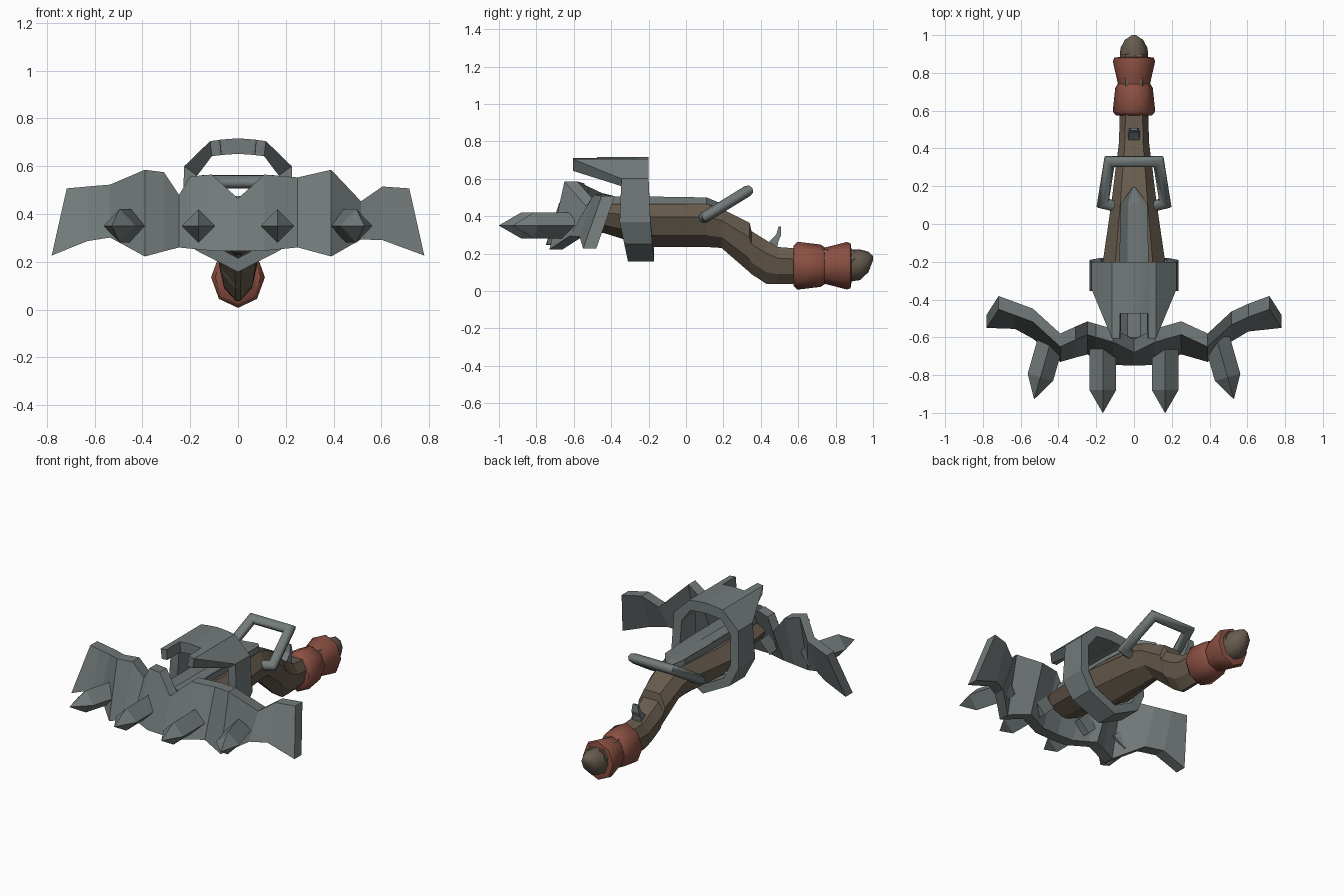
import bpy, bmesh, math
from mathutils import Vector, Matrix

if "Cube" in bpy.data.objects:
    bpy.data.objects.remove(bpy.data.objects["Cube"])


def material(name, rgb):
    m = bpy.data.materials.new(name)
    m.diffuse_color = (*rgb, 1)
    m.use_nodes = True
    m.node_tree.nodes["Principled BSDF"].inputs["Base Color"].default_value = m.diffuse_color
    return m


STEEL = material("grey steel", (0.17, 0.195, 0.195))
WOOD = material("brown wood", (0.135, 0.105, 0.075))
WRAP = material("red wrap", (0.26, 0.08, 0.055))


def loft(name, rings, mat, caps=True, loop=False, smooth=0):
    """Skin a list of equal-length closed rings."""
    bm = bmesh.new()
    vs = [[bm.verts.new(p) for p in r] for r in rings]
    n = len(vs[0])
    pairs = list(zip(vs, vs[1:])) + ([(vs[-1], vs[0])] if loop else [])
    for a, b in pairs:
        for i in range(n):
            j = (i + 1) % n
            bm.faces.new((a[i], a[j], b[j], b[i]))
    if caps and not loop:
        bm.faces.new(vs[0])
        bm.faces.new(vs[-1])
    bmesh.ops.recalc_face_normals(bm, faces=bm.faces)
    me = bpy.data.meshes.new(name)
    bm.to_mesh(me)
    bm.free()
    me.materials.append(mat)
    ob = bpy.data.objects.new(name, me)
    bpy.context.collection.objects.link(ob)
    if smooth:
        bpy.ops.object.select_all(action='DESELECT')
        ob.select_set(True)
        bpy.context.view_layer.objects.active = ob
        bpy.ops.object.shade_smooth_by_angle(angle=math.radians(smooth))
    return ob


def interp(table, x):
    for (a, fa), (b, fb) in zip(table, table[1:]):
        if x <= b:
            return fa + (fb - fa) * (x - a) / (b - a)
    return table[-1][1]


def lathe(name, stations, mat, n=8, sx=0.88):
    """Turned part along y from (y, radius, centre z)."""
    rings = [[(sx * r * math.sin(k * 2 * math.pi / n), y,
               cz - r * math.cos(k * 2 * math.pi / n)) for k in range(n)]
             for y, r, cz in stations]
    return loft(name, rings, mat, smooth=50)


# Bow limbs: bent plate with a notched upper edge
top_y = [(0, -.68), (.11, -.625), (.25, -.585), (.39, -.65), (.53, -.52), (.72, -.45)]
bot_y = [(0, -.75), (.1, -.75), (.25, -.69), (.39, -.73), (.53, -.61), (.64, -.55), (.78, -.55)]
bot_z = [(0, .245), (.1, .245), (.25, .26), (.39, .222), (.53, .302), (.64, .285), (.78, .226)]
top_edge = [(-.717, .507), (-.63, .515), (-.535, .523), (-.39, .585), (-.31, .575),
            (-.247, .48), (-.2, .557), (-.11, .565), (0, .465), (.11, .565),
            (.25, .553), (.39, .585), (.515, .453), (.605, .515), (.717, .507)]
rings = []
for x, z in top_edge:
    a = abs(x)
    xb = math.copysign(.78, x) if a > .7 else x
    yt, yb = interp(top_y, a), interp(bot_y, abs(xb))
    zb = interp(bot_z, abs(xb))
    rings.append([(x, yt, z), (x, yt + .07, z), (xb, yb + .07, zb), (xb, yb, zb)])
loft("bow_limbs", rings, STEEL)

# Four diamond spikes on the front of the limbs
for x, y0, length, yaw in [(.165, -.6, .4, 0), (-.165, -.6, .4, 0),
                           (.435, -.6, .34, 16), (-.435, -.6, .34, -16)]:
    rot = Matrix.Rotation(math.radians(yaw), 3, 'Z')
    rings = []
    for d, r in [(0, .07), (length - .12, .07), (length, .001)]:
        rings.append([Vector((x, y0, .35)) + rot @ Vector((r * c, -d, r * s))
                      for c, s in [(1, 0), (0, 1), (-1, 0), (0, -1)]])
    loft("spike", rings, STEEL)

# Steel band around the stock, its top drawn forward into a pronged visor
half = [(0, .717, -.475, -.2), (.074, .711, -.475, -.2), (.076, .71, -.605, -.2),
        (.117, .705, -.605, -.2), (.225, .6, -.345, -.2), (.235, .37, -.355, -.19),
        (.18, .25, -.33, -.18), (0, .157, -.31, -.17)]
full = half + [(-x, z, f, b) for x, z, f, b in half[-2:0:-1]]
rings = []
for x, z, f, b in full:
    xi, zi = x * (.76 if abs(x) > .15 else .93), .42 + (z - .42) * .78
    rings.append([(x, f, z), (x, b, z), (xi, b, zi), (xi, f, zi)])
loft("band_and_visor", rings, STEEL, loop=True, smooth=25)

# Stock: lofted along y (y, top z, bottom z, half width)
stations = [(-.62, .46, .33, .13), (-.44, .465, .31, .15), (-.2, .465, .235, .165),
            (.11, .465, .235, .12), (.19, .44, .23, .11), (.34, .365, .10, .092),
            (.35, .32, .09, .09), (.43, .27, .038, .08), (.49, .235, .036, .078),
            (.62, .225, .04, .075), (.9, .215, .06, .075)]
rings = []
for y, t, b, w in stations:
    prof = [(.6, 1), (1, .7), (.75, .27), (.12, 0)]
    prof += [(-u, v) for u, v in reversed(prof)]
    rings.append([(u * w, y, b + v * (t - b)) for u, v in prof])
loft("stock", rings, WOOD)

# Grooved rail on top of the stock, pointed at the back
rings = []
for y, w, t in [(-.6, .078, .505), (-.2, .078, .505), (.11, .07, .5), (.195, .006, .465)]:
    g = min(.475, t)
    rings.append([(-w, y, .42), (-w, y, t), (-w * .45, y, g), (w * .45, y, g),
                  (w, y, t), (w, y, .42)])
loft("bolt_rail", rings, STEEL)

# Cocking loop: round bar bent over the stock
path = [Vector(p) for p in [(.08, .09, .39), (.165, .11, .4), (.13, .33, .535)]]
path += [Vector((-p.x, p.y, p.z)) for p in reversed(path)]
up = Vector((0, -.135, .22)).normalized()      # normal of the loop's plane
rings = []
for i, p in enumerate(path):
    d0 = (p - path[max(i - 1, 0)]).normalized()
    d1 = (path[min(i + 1, len(path) - 1)] - p).normalized()
    tan = (d0 + d1).normalized()
    side = tan.cross(up).normalized()
    stretch = 1 / max(tan.dot(d1 if d1.length else d0), .6)
    rings.append([p + .03 * (math.cos(k * math.pi / 4) * side * stretch
                             + math.sin(k * math.pi / 4) * up) for k in range(8)])
loft("cocking_loop", rings, STEEL, smooth=50)

# Trigger: small curved horn
rings = []
for y, z, w, d in [(.465, .215, .032, .04), (.478, .265, .03, .032),
                   (.5, .3, .025, .018), (.503, .345, .018, .008)]:
    rings.append([(-w, y - d, z), (w, y - d, z), (w, y + d * .5, z), (-w, y + d * .5, z)])
loft("trigger", rings, STEEL)

# Grip wraps and wooden end knob
lathe("grip_wrap_front", [(.575, .108, .135), (.595, .128, .135), (.72, .113, .135),
                          (.74, .1, .135)], WRAP)
lathe("grip_wrap_back", [(.735, .096, .135), (.755, .1, .135), (.86, .127, .135),
                         (.88, .12, .135), (.885, .085, .135)], WRAP)
lathe("end_knob", [(.87, .086, .135), (.93, .082, .14), (.975, .055, .155),
                   (1.0, .012, .175)], WOOD)
